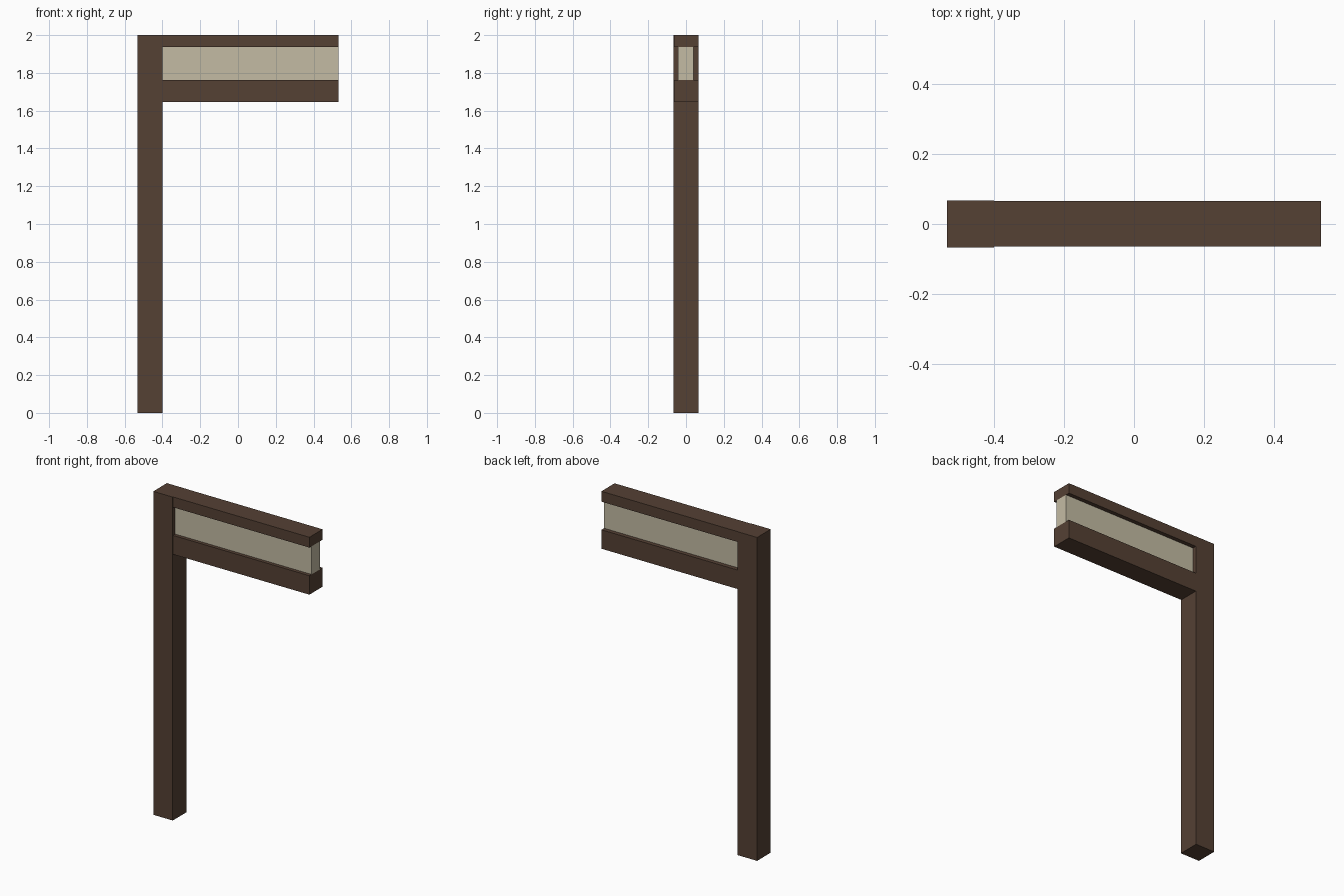
import bpy

# Remove the default cube
default = bpy.data.objects.get("Cube")
if default:
    bpy.data.objects.remove(default, do_unlink=True)


def material(name, rgb):
    mat = bpy.data.materials.new(name)
    mat.use_nodes = True
    mat.diffuse_color = (*rgb, 1)
    mat.node_tree.nodes["Principled BSDF"].inputs["Base Color"].default_value = (*rgb, 1)
    return mat


def box(name, x, y, z, mat):
    """Box spanning the (low, high) pair given for each axis."""
    spans = (x, y, z)
    bpy.ops.mesh.primitive_cube_add(size=1, location=[(a + b) / 2 for a, b in spans])
    obj = bpy.context.object
    obj.name = obj.data.name = name
    obj.scale = [b - a for a, b in spans]
    bpy.ops.object.transform_apply(location=False, rotation=False, scale=True)
    obj.data.materials.append(mat)
    return obj


brown = material("dark_brown_wood", (0.09, 0.052, 0.034))
cream = material("pale_cream", (0.55, 0.50, 0.37))

LEFT, INNER, RIGHT = -0.533, -0.4, 0.533
arm_y = (-0.0635, 0.0655)

# Upright post
box("post", (LEFT, INNER), (-0.0665, 0.0665), (0, 2), brown)

# Two rails reaching out from the post
box("top_rail", (INNER, RIGHT), arm_y, (1.936, 2), brown)
box("bottom_rail", (INNER, RIGHT), arm_y, (1.645, 1.762), brown)

# Sign panel held between the rails
box("sign_panel", (INNER, RIGHT), (-0.042, 0.04), (1.762, 1.936), cream)
